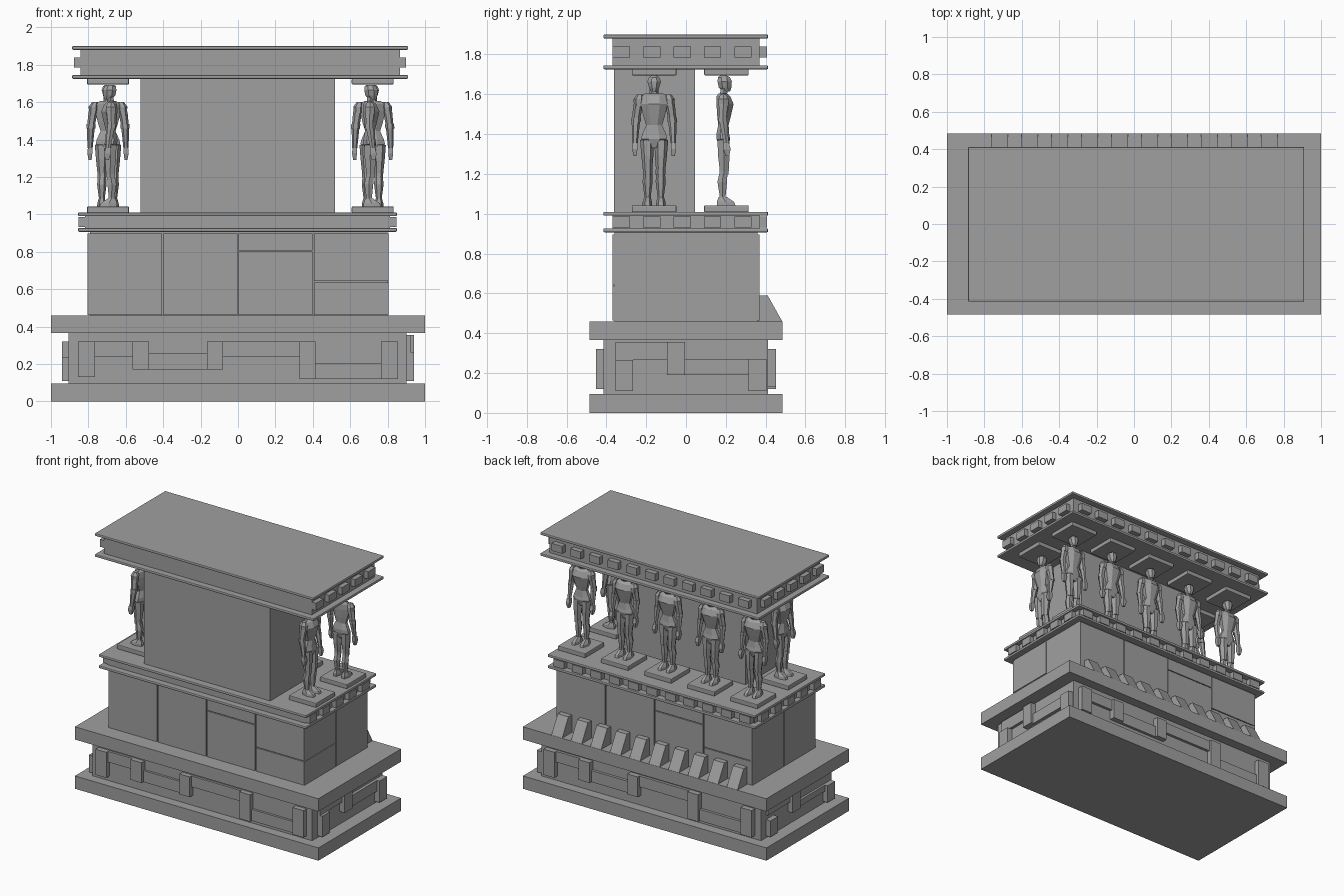
import bpy, bmesh, math
from mathutils import Matrix, Vector

cube = bpy.data.objects.get("Cube")
if cube:
    bpy.data.objects.remove(cube)

stone = bpy.data.materials.new("grey stone")
stone.use_nodes = True
COLOR = (0.35, 0.35, 0.35, 1)
stone.diffuse_color = COLOR
bsdf = stone.node_tree.nodes["Principled BSDF"]
bsdf.inputs["Base Color"].default_value = COLOR
bsdf.inputs["Roughness"].default_value = 0.8


def finish(name, bm):
    bmesh.ops.recalc_face_normals(bm, faces=bm.faces)
    mesh = bpy.data.meshes.new(name)
    bm.to_mesh(mesh)
    bm.free()
    mesh.materials.append(stone)
    obj = bpy.data.objects.new(name, mesh)
    bpy.context.collection.objects.link(obj)
    return obj


def add_box(bm, x, y, z, turns=0):
    """Box from (min, max) ranges, turned about z by quarter turns."""
    center = Vector([(a + b) / 2 for a, b in (x, y, z)])
    size = [b - a for a, b in (x, y, z)]
    spin = Matrix.Rotation(math.pi / 2 * turns, 4, "Z")
    bmesh.ops.create_cube(bm, size=1, matrix=spin @ Matrix.Translation(center) @ Matrix.Diagonal((*size, 1)))


def box(name, x, y, z, bevel=0):
    bm = bmesh.new()
    add_box(bm, x, y, z)
    obj = finish(name, bm)
    if bevel:
        mod = obj.modifiers.new("soft_edge", "BEVEL")
        mod.width = bevel
        mod.segments = 2
    return obj


def loft(bm, rings, sides=8):
    """Closed tube through rings of (z, x, y, x radius, y radius)."""
    loops = []
    for z, x, y, rx, ry in rings:
        angles = [(i + 0.5) * math.tau / sides for i in range(sides)]
        k = 1 / math.cos(math.pi / sides)
        loops.append([bm.verts.new((x + rx * k * math.cos(a), y + ry * k * math.sin(a), z)) for a in angles])
    for low, high in zip(loops, loops[1:]):
        for i in range(sides):
            j = (i + 1) % sides
            bm.faces.new((low[i], low[j], high[j], high[i]))
    bm.faces.new(loops[0])
    bm.faces.new(loops[-1])


# Plinth: two wide slabs around a recessed block
DEEP = (-0.485, 0.485)
box("base_slab", (-1, 1), DEEP, (0, 0.095))
box("plinth_block", (-0.905, 0.9), (-0.415, 0.412), (0.095, 0.365))
box("plinth_top_slab", (-1, 1), DEEP, (0.365, 0.46))

# Meander relief: (left, right, bottom, top) on the long and short sides
long_posts = [(-0.855, -0.765, 0.13, 0.32), (-0.565, -0.475, 0.17, 0.32), (-0.165, -0.08, 0.17, 0.32),
              (0.33, 0.415, 0.12, 0.32), (0.765, 0.855, 0.12, 0.32)]
long_rails = [(-0.765, -0.565, 0.24, 0.32), (-0.475, -0.165, 0.17, 0.255),
              (-0.08, 0.33, 0.24, 0.32), (0.415, 0.765, 0.12, 0.205)]
short_posts = [(-0.355, -0.265, 0.11, 0.265), (-0.095, -0.005, 0.19, 0.355), (0.315, 0.405, 0.11, 0.27)]
short_rails = [(-0.355, -0.095, 0.265, 0.355), (-0.005, 0.315, 0.19, 0.27)]
for side, turns in (("front", 0), ("right", 1), ("back", 2), ("left", 3)):
    posts, rails = (short_posts, short_rails) if turns % 2 else (long_posts, long_rails)
    wall = 0.9 if turns % 2 else 0.41
    drop = 0.035 if turns == 3 else 0
    bm = bmesh.new()
    for plates, depth in ((posts, 0.042), (rails, 0.022)):
        for a, b, low, high in plates:
            add_box(bm, (a, b), (-wall - depth, -wall + 0.01), (low, high - drop), turns)
    finish("plinth_relief_" + side, bm)

# Middle storey: core with separate facing panels and thin joints
box("storey_core", (-0.79, 0.8), (-0.36, 0.36), (0.46, 0.91))
JOINT = 0.003
for side, turns, count, splits in (("front", 0, 4, {2: 0.805, 3: 0.64}), ("right", 1, 2, {0: 0.64}),
                                   ("back", 2, 4, {2: 0.805, 3: 0.64}), ("left", 3, 2, {})):
    half = 0.37 if turns % 2 else 0.805
    wall = 0.805 if turns % 2 else 0.37
    step = 2 * half / count
    bm = bmesh.new()
    for i in range(count):
        edges = [0.46, splits[i], 0.9] if i in splits else [0.46, 0.9]
        for low, high in zip(edges, edges[1:]):
            left = -half + i * step
            add_box(bm, (left + JOINT, left + step - JOINT), (-wall, -wall + 0.025),
                    (low + JOINT, high - JOINT), turns)
    finish("storey_panels_" + side, bm)

# Sloped buttresses along the back
bm = bmesh.new()
for i in range(10):
    x = -0.717 + 0.16 * i
    ends = [[bm.verts.new((x + s, y, z)) for y, z in ((0.36, 0.46), (0.36, 0.59), (0.41, 0.59), (0.483, 0.46))]
            for s in (-0.044, 0.044)]
    for end in ends:
        bm.faces.new(end)
    for a in range(4):
        b = (a + 1) % 4
        bm.faces.new((ends[0][a], ends[0][b], ends[1][b], ends[1][a]))
finish("back_buttresses", bm)


def cornice(name, left, right, inset, z, dentil_z):
    """Two thin slabs around a band, with dentils on the back and both ends."""
    z0, z1 = z
    box(name + "_lower_slab", (left, right), (-0.415, 0.412), (z0, z0 + 0.02), 0.006)
    box(name + "_upper_slab", (left, right), (-0.415, 0.412), (z1 - 0.02, z1), 0.006)
    a, b = left + inset, right - inset
    box(name + "_band", (a, b), (-0.37, 0.368), (z0 + 0.02, z1 - 0.02))
    bm = bmesh.new()
    for i in range(5):
        y = -0.325 + 0.153 * i
        for x in ((a - 0.034, a + 0.01), (b - 0.01, b + 0.034)):
            add_box(bm, x, (y - 0.043, y + 0.043), dentil_z)
    for i in range(11):
        x = (a + b) / 2 + 0.153 * (i - 5)
        add_box(bm, (x - 0.043, x + 0.043), (0.36, 0.406), dentil_z)
    finish(name + "_dentils", bm)


cornice("middle_cornice", -0.855, 0.85, 0.036, (0.907, 1.01), (0.932, 0.985))
cornice("roof", -0.887, 0.91, 0.045, (1.725, 1.9), (1.785, 1.84))

# Upper chamber
box("upper_chamber", (-0.52, 0.518), (-0.362, 0.045), (1.01, 1.726))


def statue_mesh():
    """Jointed standing figure facing +x, with feet at z = 0."""
    bm = bmesh.new()
    # Torso, pelvis, neck and head
    loft(bm, [(0.29, 0, 0, 0.02, 0.02), (0.335, 0, 0, 0.034, 0.066), (0.36, -0.003, 0, 0.032, 0.06),
              (0.405, 0, 0, 0.026, 0.04), (0.45, 0.003, 0, 0.034, 0.054), (0.51, 0.008, 0, 0.043, 0.068),
              (0.55, 0, 0, 0.034, 0.062), (0.565, -0.004, 0, 0.02, 0.045)])
    loft(bm, [(0.555, 0, 0, 0.018, 0.02), (0.59, 0.004, 0, 0.018, 0.02)], 6)
    loft(bm, [(0.573, 0.015, 0, 0.018, 0.016), (0.595, 0.008, 0, 0.032, 0.026), (0.625, 0.006, 0, 0.036, 0.034),
              (0.645, 0.003, 0, 0.03, 0.026), (0.653, 0, 0, 0.018, 0.015)])
    for s in (-1, 1):
        # Arm: shoulder, upper arm, elbow, forearm, hand
        loft(bm, [(0.5, 0, s * 0.078, 0.024, 0.02), (0.535, 0, s * 0.077, 0.026, 0.023),
                  (0.56, 0, s * 0.07, 0.014, 0.014)], 6)
        loft(bm, [(0.44, -0.003, s * 0.09, 0.018, 0.018), (0.51, 0, s * 0.08, 0.023, 0.021)], 6)
        loft(bm, [(0.42, -0.003, s * 0.092, 0.021, 0.021), (0.443, -0.003, s * 0.09, 0.021, 0.021)], 6)
        loft(bm, [(0.315, 0.014, s * 0.096, 0.012, 0.012), (0.42, 0, s * 0.092, 0.02, 0.018)], 6)
        loft(bm, [(0.25, 0.02, s * 0.096, 0.009, 0.008), (0.285, 0.018, s * 0.097, 0.018, 0.013),
                  (0.315, 0.014, s * 0.096, 0.014, 0.012)], 4)
        # Leg: thigh, knee, calf, foot
        loft(bm, [(0.175, 0.004, s * 0.033, 0.022, 0.02), (0.25, 0.002, s * 0.034, 0.029, 0.026),
                  (0.33, 0, s * 0.036, 0.03, 0.03)], 6)
        loft(bm, [(0.158, 0.003, s * 0.032, 0.023, 0.021), (0.182, 0.004, s * 0.032, 0.023, 0.021)], 6)
        loft(bm, [(0.025, -0.003, s * 0.033, 0.015, 0.014), (0.05, -0.004, s * 0.033, 0.015, 0.014),
                  (0.12, -0.006, s * 0.033, 0.024, 0.022), (0.165, 0, s * 0.032, 0.02, 0.019)], 6)
        loft(bm, [(0, 0.014, s * 0.034, 0.047, 0.021), (0.02, 0.01, s * 0.034, 0.043, 0.02),
                  (0.045, -0.004, s * 0.033, 0.02, 0.014)], 6)
    return bm


# Statues between lower and upper pedestals: one at each end, five on the back
places = [("right", 0.72, -0.16, 0), ("left", -0.695, -0.16, 2)]
places += [("back_%d" % (i + 1), -0.695 + 0.35375 * i, 0.203, 1) for i in range(5)]
body = None
for label, x, y, turns in places:
    span_x, span_y = (x - 0.112, x + 0.112), (y - 0.112, y + 0.112)
    box("pedestal_" + label, span_x, span_y, (1.008, 1.042), 0.005)
    box("capital_" + label, span_x, span_y, (1.695, 1.727), 0.005)
    if body is None:
        statue = finish("statue_" + label, statue_mesh())
        body = statue.data
    else:
        statue = bpy.data.objects.new("statue_" + label, body)
        bpy.context.collection.objects.link(statue)
    statue.rotation_euler.z = turns * math.pi / 2
    nudge = Matrix.Rotation(turns * math.pi / 2, 3, "Z") @ Vector((-0.015, 0, 0))
    statue.location = Vector((x, y, 1.04)) + nudge
